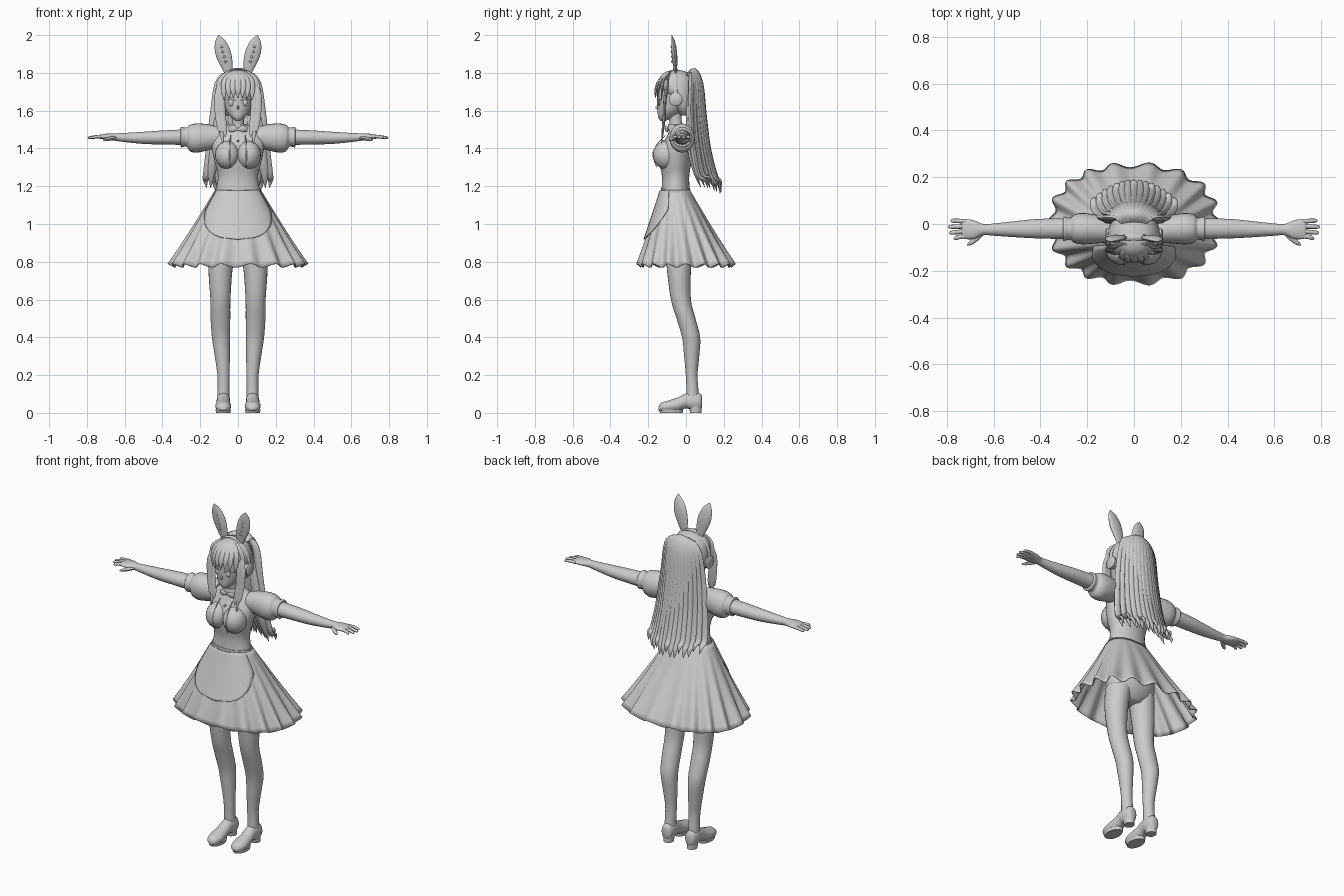
import bpy, bmesh, math
from mathutils import Vector

grey = bpy.data.materials.new("light_grey")
grey.diffuse_color = (0.6, 0.6, 0.6, 1)


def make(name, verts, faces, mirror=False, thick=0):
    me = bpy.data.meshes.new(name)
    me.from_pydata(verts, [], faces)
    bm = bmesh.new()
    bm.from_mesh(me)
    bmesh.ops.recalc_face_normals(bm, faces=bm.faces)
    bm.to_mesh(me)
    bm.free()
    for p in me.polygons:
        p.use_smooth = True
    me.set_sharp_from_angle(angle=math.radians(50))
    me.materials.append(grey)
    ob = bpy.data.objects.new(name, me)
    bpy.context.collection.objects.link(ob)
    if thick:
        ob.modifiers.new("thickness", "SOLIDIFY").thickness = thick
    if mirror:
        ob.modifiers.new("mirror", "MIRROR")
    return ob


def spline(rows, sub):
    """Smooth curve through rows of numbers."""
    out = []
    for i in range(len(rows) - 1):
        a, b, c, d = (rows[min(max(i + k, 0), len(rows) - 1)] for k in (-1, 0, 1, 2))
        for s in range(sub):
            t = s / sub
            out.append([0.5 * (2 * q + (r - p) * t + (2 * p - 5 * q + 4 * r - e) * t * t
                               + (3 * q - p - 3 * r + e) * t ** 3)
                        for p, q, r, e in zip(a, b, c, d)])
    return out + [list(rows[-1])]


def skin(name, rings, mirror=False):
    n, m = len(rings[0]), len(rings)
    faces = [(i * n + j, i * n + (j + 1) % n, (i + 1) * n + (j + 1) % n, (i + 1) * n + j)
             for i in range(m - 1) for j in range(n)]
    faces += [tuple(range(n)), tuple(range((m - 1) * n, m * n))]
    return make(name, [v for r in rings for v in r], faces, mirror)


def loft(name, rows, axis="z", mirror=False, n=24, sub=4):
    """Rows: position on axis, two centre coordinates, two radii."""
    rings = []
    for t, a, b, ra, rb in spline(rows, sub):
        ring = []
        for j in range(n):
            w = 2 * math.pi * j / n
            p, q = a + ra * math.cos(w), b + rb * math.sin(w)
            ring.append({"x": (t, p, q), "y": (p, t, q), "z": (p, q, t)}[axis])
        rings.append(ring)
    return skin(name, rings, mirror)


def strand(name, rows, side, flat=0.4, mirror=False, n=8, sub=4):
    """Rows: x, y, z, half width; flat is thickness over width."""
    pts = spline(rows, sub)
    rings = []
    for i, p in enumerate(pts):
        d = Vector(pts[min(i + 1, len(pts) - 1)][:3]) - Vector(pts[max(i - 1, 0)][:3])
        nrm = d.cross(Vector(side)).normalized()
        s = nrm.cross(d).normalized()
        w = max(p[3], 0.001)
        rings.append([Vector(p[:3]) + s * w * math.cos(2 * math.pi * j / n)
                      + nrm * w * flat * math.sin(2 * math.pi * j / n) for j in range(n)])
    return skin(name, rings, mirror)


def ball(name, c, r, mirror=False):
    rows = [(c[2] - r[2] * math.cos(math.pi * k / 12), c[0], c[1],
             r[0] * max(math.sin(math.pi * k / 12), 0.01),
             r[1] * max(math.sin(math.pi * k / 12), 0.01)) for k in range(13)]
    return loft(name, rows, "z", mirror, 20, 1)


X, Y, Z = (1, 0, 0), (0, 1, 0), (0, 0, 1)

# Legs and shoes
loft("leg", [(.88, .08, -.035, .07, .075), (.75, .093, -.037, .063, .063),
             (.6, .093, -.027, .053, .053), (.5, .093, 0, .052, .05),
             (.4, .09, .027, .048, .048), (.3, .083, .03, .04, .04),
             (.2, .077, .03, .032, .031), (.12, .077, .034, .031, .032),
             (.06, .077, .036, .032, .036)], mirror=True)
loft("shoe", [(-.146, .078, .024, .012, .01), (-.13, .078, .03, .032, .024),
              (-.09, .078, .035, .042, .031), (-.04, .078, .046, .037, .037),
              (0, .077, .064, .034, .04), (.04, .077, .062, .036, .05),
              (.075, .077, .06, .03, .044), (.086, .077, .06, .014, .026)], "y", True)
loft("sole", [(0, .078, -.078, .038, .06), (.018, .078, -.078, .041, .064)], mirror=True, sub=1)
loft("heel", [(0, .077, .052, .027, .03), (.045, .077, .048, .031, .035)], mirror=True, sub=1)

# Hips, torso, bust, neck
loft("hips", [(1.18, 0, -.055, .11, .07), (1.0, 0, -.035, .145, .1),
              (.88, 0, -.035, .145, .09), (.82, 0, -.035, .07, .05)])
loft("torso", [(1.16, 0, -.055, .121, .076), (1.25, 0, -.055, .106, .072),
               (1.33, 0, -.056, .124, .085), (1.4, 0, -.048, .138, .085),
               (1.46, 0, -.035, .14, .068), (1.505, 0, -.035, .095, .05),
               (1.525, 0, -.045, .045, .04)], n=32)
ball("bust", (.056, -.105, 1.365), (.066, .07, .075), True)
loft("waistband", [(1.165, 0, -.055, .123, .079), (1.19, 0, -.055, .12, .077)], n=32, sub=1)
loft("neck", [(1.5, 0, -.045, .037, .037), (1.54, 0, -.055, .032, .033),
              (1.6, 0, -.06, .033, .036)])
loft("collar", [(1.495, 0, -.047, .062, .052), (1.515, 0, -.05, .05, .046),
                (1.53, 0, -.052, .043, .042)], sub=2)
strand("collar_bow", [(.003, -.103, 1.5, .007), (.025, -.105, 1.505, .017),
                      (.048, -.095, 1.5, .012)], Z, .35, True)
strand("front_seam", [(.04, -.108, 1.47, .003), (.042, -.155, 1.42, .003),
                      (.044, -.176, 1.365, .003), (.042, -.155, 1.3, .003)], X, .6, True)
for k in range(3):
    ball("button", (0, -.122 - .008 * (k > 0), 1.44 - .05 * k), (.006, .01, .006))

# Puffed sleeves, arms, hands
loft("sleeve", [(.1, -.028, 1.46, .05, .055), (.16, -.022, 1.459, .061, .069),
                (.22, -.02, 1.455, .067, .077), (.255, -.02, 1.455, .061, .069),
                (.273, -.02, 1.46, .047, .05), (.3, -.02, 1.46, .052, .054),
                (.304, -.02, 1.46, .043, .043)], "x", True)
loft("arm", [(.25, -.02, 1.46, .045, .042), (.4, -.02, 1.458, .042, .037),
             (.5, -.022, 1.456, .035, .032), (.6, -.024, 1.458, .026, .024),
             (.645, -.024, 1.46, .024, .02), (.685, -.024, 1.462, .04, .017),
             (.725, -.022, 1.462, .042, .012), (.738, -.022, 1.461, .034, .007)], "x", True)
for y, tip in ((.013, .785), (-.011, .795), (-.034, .79), (-.056, .772)):
    strand("finger", [(.715, y * .9, 1.462, .01), (.75, y, 1.462, .0095),
                      (tip - .008, y * 1.1, 1.457, .008), (tip, y * 1.1, 1.455, .002)], Y, .9, True)
strand("thumb", [(.645, -.035, 1.458, .01), (.675, -.062, 1.452, .012),
                 (.7, -.082, 1.447, .009), (.714, -.09, 1.445, .002)], Y, .85, True)


# Pleated skirt
def skirt_size(t):
    return .122 + .235 * t, .076 + .178 * t, -.055 * (1 - t)


def power(v):
    return math.copysign(abs(v) ** .88, v)


verts, faces, N, M = [], [], 192, 16
for i in range(M + 1):
    t = i / M
    rx, ry, cy = skirt_size(t)
    for j in range(N):
        a = 2 * math.pi * j / N
        wave = math.cos(18 * a + .6 * math.sin(3 * a))
        k = 1 + .045 * t * wave
        verts.append((rx * k * power(math.cos(a)), cy + ry * k * power(math.sin(a)),
                      1.18 - .4 * t + .01 * t ** 4 * wave))
        if i < M:
            faces.append((i * N + j, i * N + (j + 1) % N,
                          (i + 1) * N + (j + 1) % N, (i + 1) * N + j))
make("skirt", verts, faces, thick=.004)

# Rounded apron following the skirt front
verts, faces, C, R = [], [], 24, 24
for i in range(R + 1):
    v = i / R
    z = 1.178 - .26 * v
    t = (1.18 - z) / .4
    rx, ry, cy = skirt_size(t)
    w = .135 + .045 * math.sin(min(v / .6, 1) * math.pi / 2)
    w *= (1 - max(0, (v - .5) / .5) ** 3) ** .5 * .96 + .04
    w = min(w, rx * .95)
    for j in range(C + 1):
        x = w * (2 * j / C - 1)
        s = (1 - (abs(x) / rx) ** (2 / .88)) ** .44
        verts.append((x, cy - ry * (1 + .05 * t) * s - .008, z))
        if i < R and j < C:
            q = i * (C + 1) + j
            faces.append((q, q + 1, q + C + 2, q + C + 1))
make("apron", verts, faces, thick=.005)

# Head and face
loft("head", [(1.545, 0, -.122, .01, .012), (1.565, 0, -.106, .036, .041),
              (1.6, 0, -.085, .062, .066), (1.65, 0, -.072, .079, .081),
              (1.7, 0, -.066, .085, .088), (1.76, 0, -.06, .075, .08),
              (1.79, 0, -.055, .04, .045)], n=32)
ball("nose", (0, -.15, 1.617), (.006, .012, .011))
strand("mouth", [(-.016, -.139, 1.586, .002), (0, -.145, 1.584, .003),
                 (.016, -.139, 1.586, .002)], Z, .7)
strand("eyelash", [(.015, -.152, 1.653, .002), (.035, -.148, 1.664, .005),
                   (.055, -.133, 1.655, .002)], Z, .7, True)
ball("eye", (.035, -.142, 1.643), (.015, .007, .018), True)

# Hair cap, fringe, side locks
loft("hair_cap", [(1.575, 0, -.005, .06, .025), (1.61, 0, -.01, .09, .046),
                  (1.66, 0, -.02, .106, .064), (1.715, 0, -.047, .11, .098),
                  (1.765, 0, -.052, .096, .092), (1.803, 0, -.052, .06, .06),
                  (1.817, 0, -.052, .008, .008)], n=32)
for k in range(9):
    u = k / 4 - 1
    strand("fringe", [(u * .045, -.085, 1.805, .012), (u * .085, -.138 + .04 * u * u, 1.765, .018),
                      (u * .1, -.16 + .06 * u * u, 1.715, .016),
                      (u * .097, -.163 + .055 * u * u, 1.67 - .03 * u * u, .001)], X, .4)
for x, low in ((.092, 1.5), (.086, 1.43), (.072, 1.47)):
    strand("side_lock", [(.085, -.095, 1.75, .012), (x + .015, -.11, 1.68, .018),
                         (x + .012, -.115, 1.58, .018), (x, -.122, 1.5, .015),
                         (x - .005, -.13, low - .01, .001)], X, .45, True)

# Long fanned back hair with curled tips
for k in range(15):
    u = k / 7 - 1
    b = u * u
    low = 1.16 + .03 * b + .025 * (k % 3 == 1)
    strand("back_hair", [(u * .04, .0, 1.785, .012), (u * .06, .045 - .02 * b, 1.815 - .025 * b, .018),
                         (u * .1, .078 - .05 * b, 1.74, .024), (u * .125, .095 - .07 * b, 1.58, .024),
                         (u * .145, .118 - .08 * b, 1.4, .024), (u * .165, .155 - .09 * b, 1.26, .021),
                         (u * .172, .182 - .08 * b, low + .04, .013),
                         (u * .165, .185 - .07 * b, low, .001)], X, .6)
for k in range(9):
    u = k / 4 - 1
    b = u * u
    strand("inner_hair", [(u * .05, .02, 1.77, .015), (u * .09, .035 - .02 * b, 1.6, .028),
                          (u * .12, .06 - .04 * b, 1.4, .028), (u * .14, .1 - .05 * b, 1.27, .02),
                          (u * .145, .13 - .05 * b, 1.19, .001)], X, .5)

# Headband with round side pieces and tall ears
strand("headband", [(.116 * math.cos(a), -.057, 1.685 + .136 * math.sin(a), .013)
                    for a in (math.pi * k / 12 for k in range(13))], Y, .45, sub=2)
loft("side_piece", [(.095, -.055, 1.66, .033, .033), (.118, -.055, 1.66, .036, .036),
                    (.124, -.055, 1.66, .028, .028)], "x", True, sub=1)
strand("tall_ear", [(.05, -.055, 1.795, .018), (.062, -.058, 1.85, .034),
                    (.08, -.062, 1.91, .041), (.095, -.068, 1.965, .028),
                    (.102, -.075, 2.0, .002)], X, .36, True, 14)
for k in range(4):
    ball("ear_bead", (.066 + .007 * k, -.073 - .001 * k, 1.86 + .026 * k), (.007, .006, .007), True)
